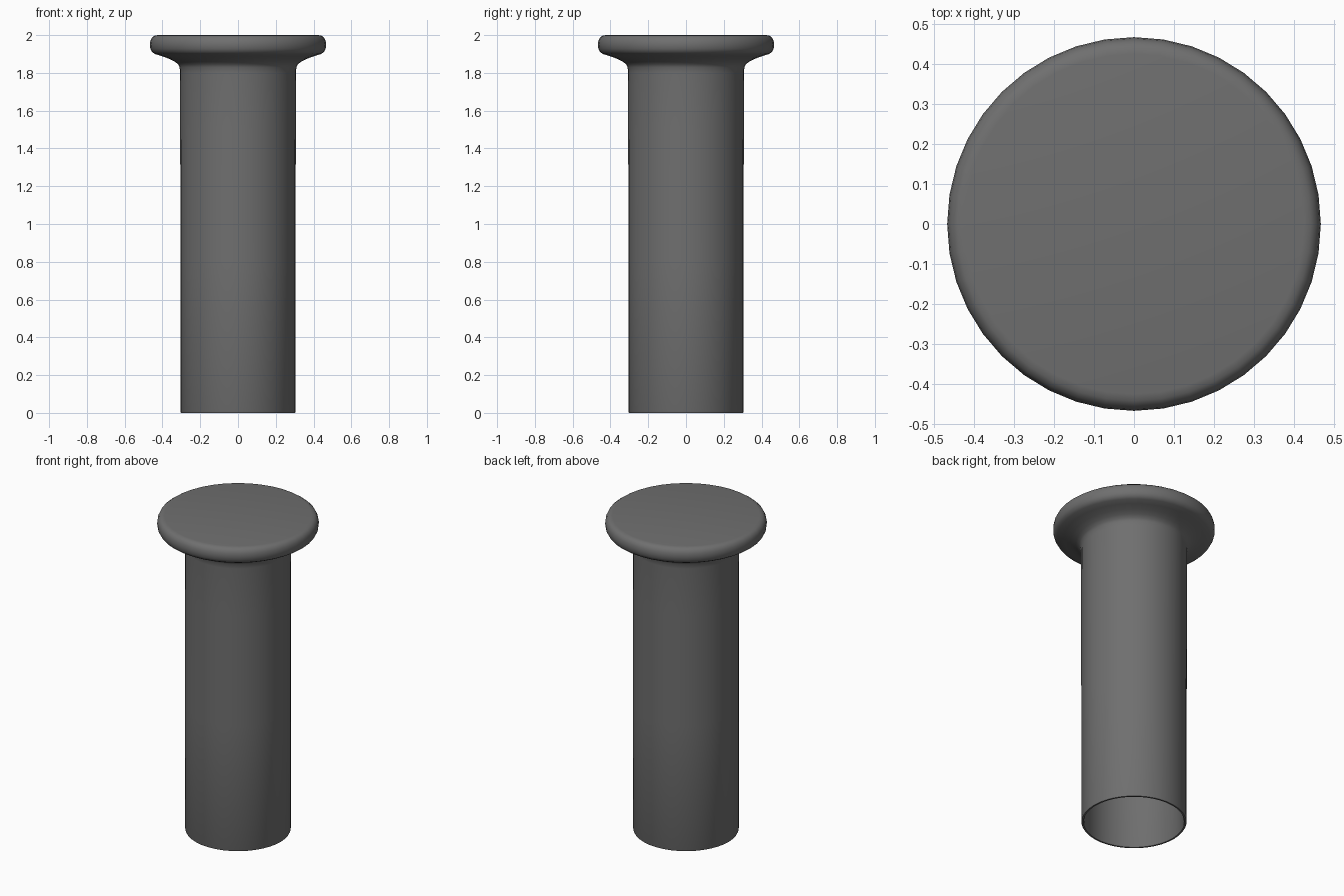
import bpy, bmesh, math

if "Cube" in bpy.data.objects:
    bpy.data.objects.remove(bpy.data.objects["Cube"])

SEGMENTS = 40

# Closed lathe profile (radius, height): top cap, rolled flange, sleeve, hollow inside
PROFILE = [
    (0.0, 2.0), (0.425, 2.0), (0.442, 1.997), (0.456, 1.987), (0.464, 1.970),
    (0.467, 1.950), (0.464, 1.927), (0.455, 1.910), (0.440, 1.900),
    (0.405, 1.889), (0.365, 1.875), (0.335, 1.860), (0.317, 1.845),
    (0.309, 1.830), (0.307, 1.80), (0.306, 1.50), (0.305, 0.80),
    (0.305, 0.008), (0.302, 0.0),
    (0.292, 0.0), (0.288, 0.008), (0.288, 1.86), (0.0, 1.86),
]


def lathe(name, profile, segments):
    bm = bmesh.new()
    verts = [bm.verts.new((r, 0, z)) for r, z in profile]
    edges = [bm.edges.new(pair) for pair in zip(verts, verts[1:])]
    bmesh.ops.spin(bm, geom=verts + edges, cent=(0, 0, 0), axis=(0, 0, 1),
                   angle=math.tau, steps=segments, use_duplicate=False)
    bmesh.ops.remove_doubles(bm, verts=bm.verts, dist=0.0001)
    bmesh.ops.recalc_face_normals(bm, faces=bm.faces)
    mesh = bpy.data.meshes.new(name)
    bm.to_mesh(mesh)
    bm.free()
    obj = bpy.data.objects.new(name, mesh)
    bpy.context.collection.objects.link(obj)
    return obj


# Hollow sleeve with a flanged, closed end
grip = lathe("flanged_sleeve", PROFILE, SEGMENTS)

# Dark rubber colour
rubber = bpy.data.materials.new("dark_rubber")
rubber.diffuse_color = (0.16, 0.16, 0.16, 1)
rubber.use_nodes = True
rubber.node_tree.nodes["Principled BSDF"].inputs["Base Color"].default_value = rubber.diffuse_color
grip.data.materials.append(rubber)

bpy.context.view_layer.objects.active = grip
grip.select_set(True)
bpy.ops.object.shade_smooth_by_angle(angle=math.radians(35))
